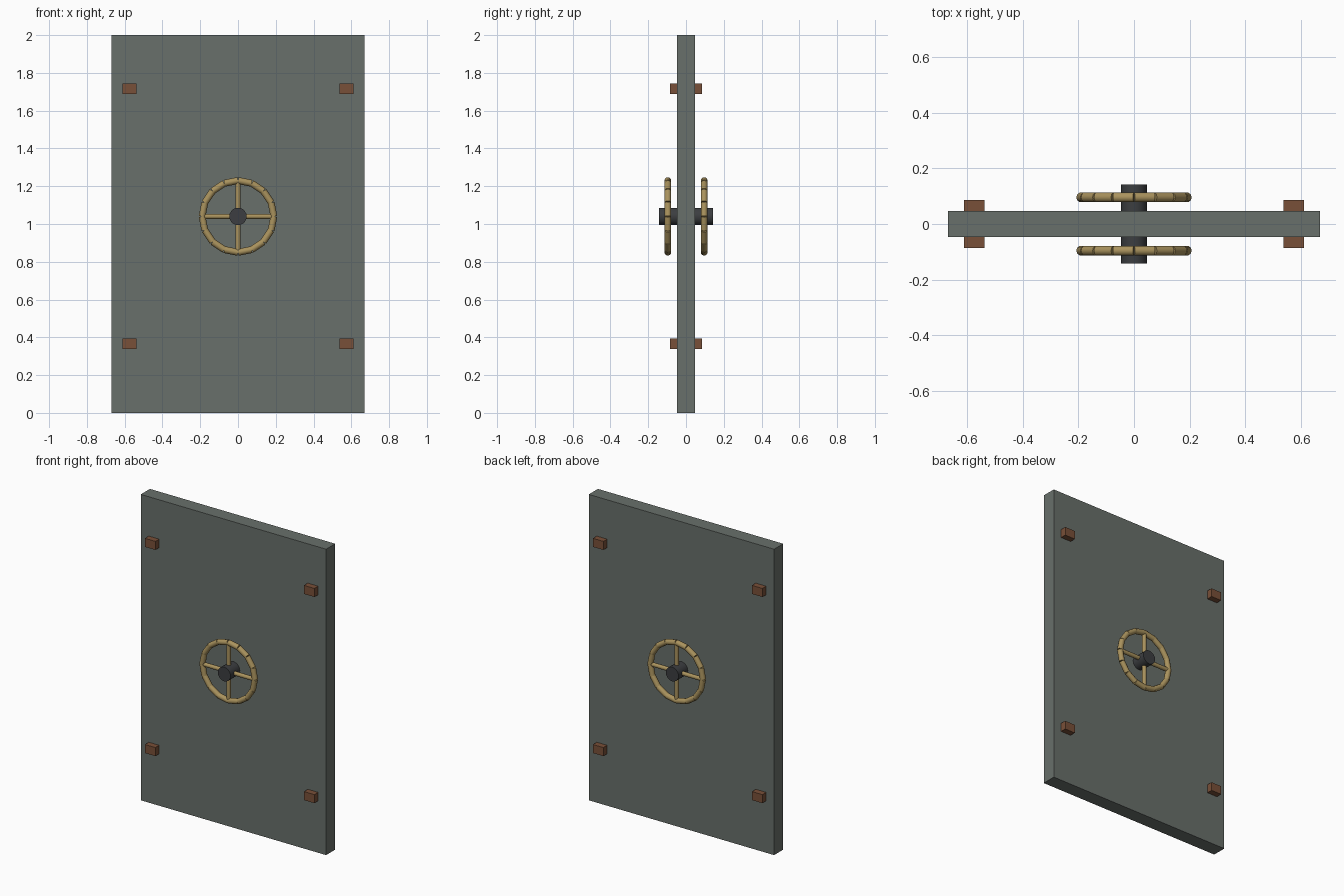
import bpy
from math import cos, sin, pi, radians
from mathutils import Vector

if "Cube" in bpy.data.objects:
    bpy.data.objects.remove(bpy.data.objects["Cube"])


def material(name, rgb):
    m = bpy.data.materials.new(name)
    m.diffuse_color = (*rgb, 1)
    m.use_nodes = True
    m.node_tree.nodes["Principled BSDF"].inputs["Base Color"].default_value = m.diffuse_color
    return m


STEEL = material("grey_green_steel", (0.14, 0.16, 0.145))
RUST = material("rust_brown", (0.19, 0.08, 0.04))
BRASS = material("brass", (0.40, 0.29, 0.11))
DARK = material("dark_iron", (0.045, 0.048, 0.052))


def box(name, centre, size, mat):
    bpy.ops.mesh.primitive_cube_add(size=1, location=centre)
    o = bpy.context.object
    o.name = name
    o.scale = size
    bpy.ops.object.transform_apply(location=False, rotation=False, scale=True)
    o.data.materials.append(mat)
    return o


def rod(name, a, b, radius, sides, mat):
    a, b = Vector(a), Vector(b)
    d = b - a
    bpy.ops.mesh.primitive_cylinder_add(vertices=sides, radius=radius, depth=d.length,
                                        location=(a + b) / 2,
                                        rotation=d.to_track_quat('Z', 'Y').to_euler())
    o = bpy.context.object
    o.name = name
    o.data.materials.append(mat)
    bpy.ops.object.shade_smooth_by_angle(angle=radians(50))
    return o


def join(name, parts):
    bpy.ops.object.select_all(action='DESELECT')
    for p in parts:
        p.select_set(True)
    bpy.context.view_layer.objects.active = parts[0]
    bpy.ops.object.join()
    parts[0].name = name


# Door slab
box("door_slab", (0, 0, 1), (1.34, 0.094, 2), STEEL)

WHEEL_Z, WHEEL_Y, RIM_R, SEGMENTS = 1.04, 0.096, 0.19, 16


def rim_point(i, y):
    t = 2 * pi * i / SEGMENTS
    return (RIM_R * cos(t), y, WHEEL_Z + RIM_R * sin(t))


for side, label in ((-1, "front"), (1, "back")):
    # Corner blocks
    for x in (-0.575, 0.575):
        for z in (0.367, 1.715):
            box(f"{label}_block", (x, side * 0.066, z), (0.075, 0.04, 0.056), RUST)

    # Hub
    rod(f"{label}_hub", (0, side * 0.045, WHEEL_Z), (0, side * 0.143, WHEEL_Z),
        0.046, 20, DARK)

    # Segmented wheel rim
    y = side * WHEEL_Y
    join(f"{label}_wheel_rim",
         [rod("rim_segment", rim_point(i, y), rim_point(i + 1, y), 0.018, 10, BRASS)
          for i in range(SEGMENTS)])

    # Four spokes
    join(f"{label}_wheel_spokes",
         [rod("spoke", (0, y, WHEEL_Z), rim_point(i * 4, y), 0.0135, 10, BRASS)
          for i in range(4)])
